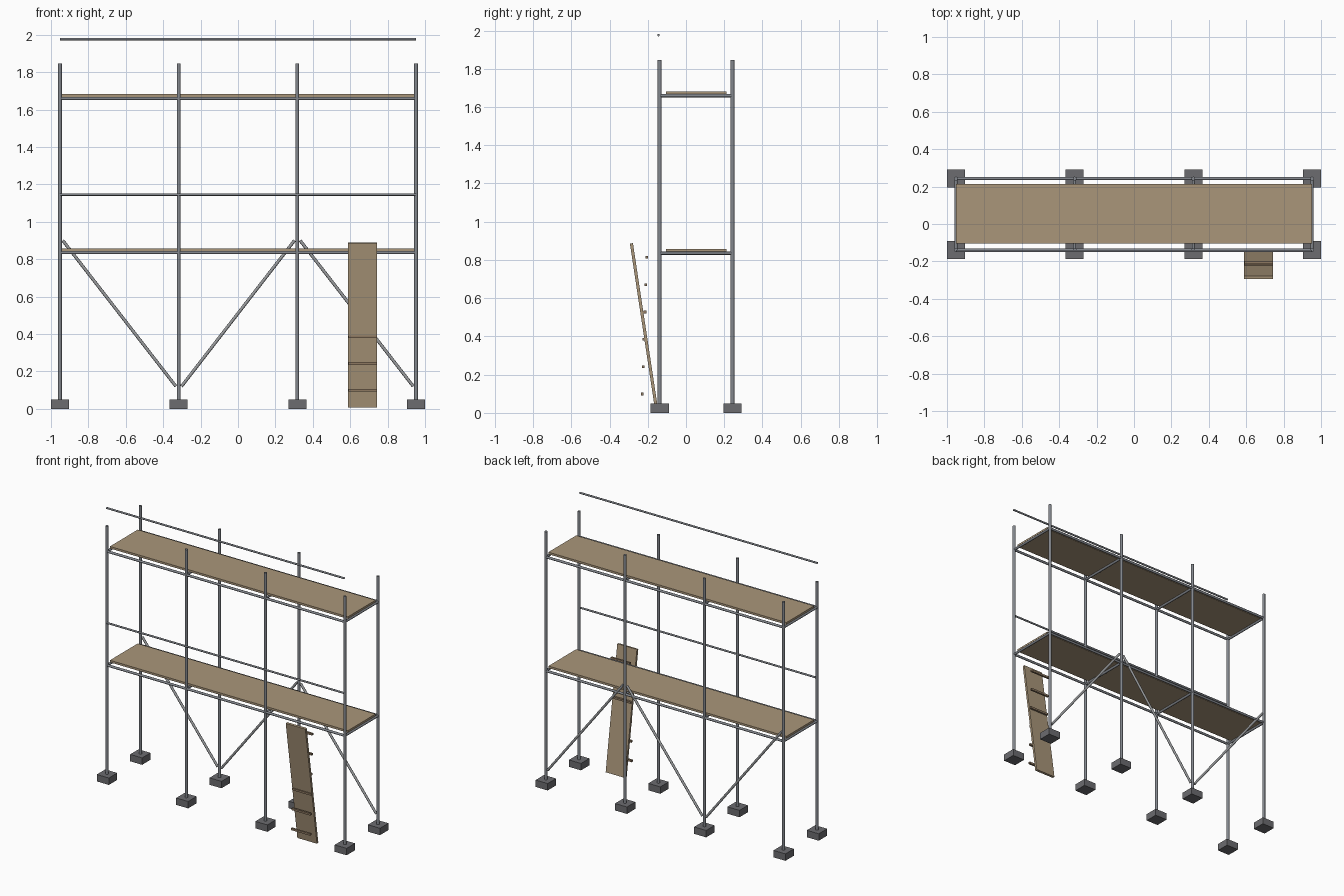
import bpy, math
from mathutils import Vector

if "Cube" in bpy.data.objects:
    bpy.data.objects.remove(bpy.data.objects["Cube"])


def material(name, rgb):
    m = bpy.data.materials.new(name)
    m.diffuse_color = (*rgb, 1)
    m.use_nodes = True
    m.node_tree.nodes["Principled BSDF"].inputs["Base Color"].default_value = m.diffuse_color
    return m


STEEL = material("steel grey", (0.23, 0.245, 0.27))
BRACE = material("light steel", (0.33, 0.34, 0.35))
FOOT = material("dark base grey", (0.15, 0.15, 0.16))
WOOD = material("plank wood", (0.40, 0.305, 0.195))
RUNG = material("rung wood", (0.27, 0.19, 0.12))


def tube(name, a, b, r, mat, sides=10):
    a, b = Vector(a), Vector(b)
    d = b - a
    bpy.ops.mesh.primitive_cylinder_add(vertices=sides, radius=r, depth=d.length, location=(a + b) / 2)
    o = bpy.context.object
    o.rotation_euler = d.to_track_quat('Z', 'Y').to_euler()
    o.name = name
    o.data.materials.append(mat)
    bpy.ops.object.shade_smooth_by_angle(angle=math.radians(40))
    return o


def box(name, loc, size, mat, rx=0):
    bpy.ops.mesh.primitive_cube_add(size=1, location=loc, rotation=(rx, 0, 0))
    o = bpy.context.object
    o.scale = size
    o.name = name
    o.data.materials.append(mat)
    return o


XS = (-0.952, -0.317, 0.317, 0.952)
FRONT, BACK = -0.138, 0.243
LEVELS = (0.835, 1.659)

# posts and base blocks
for x in XS:
    for y in (FRONT, BACK):
        box("base_block", (x, y, 0.025), (0.096, 0.096, 0.05), FOOT)
        tube("post", (x, y, 0.05), (x, y, 1.845), 0.0105, STEEL)

# ledgers, transoms and decks
for z in LEVELS:
    for y in (FRONT, BACK):
        tube("ledger", (XS[0], y, z), (XS[-1], y, z), 0.0085, STEEL)
    for x in XS:
        tube("transom", (x, FRONT, z), (x, BACK, z), 0.0085, STEEL)
    box("deck", (0, 0.0545, z + 0.0155), (1.905, 0.317, 0.015), WOOD)

# front guard rails
for z in (1.145, 1.976):
    tube("guard_rail", (XS[0], FRONT - 0.006, z), (XS[-1], FRONT - 0.006, z), 0.0065, STEEL)

# zigzag braces on the back
for a, b in (((-0.937, 0.9), (-0.332, 0.12)), ((-0.302, 0.12), (0.302, 0.9)), ((0.332, 0.9), (0.937, 0.12))):
    tube("brace", (a[0], BACK, a[1]), (b[0], BACK, b[1]), 0.0085, BRACE)

# leaning access board and its rungs
lean = math.atan2(0.133, 0.88)
box("access_board", (0.666, -0.219, 0.447), (0.157, 0.016, 0.89), WOOD, lean)
for i in range(6):
    t = i / 5
    box("rung", (0.666, -0.229 + 0.024 * t, 0.099 + 0.715 * t), (0.152, 0.014, 0.014), RUNG)
